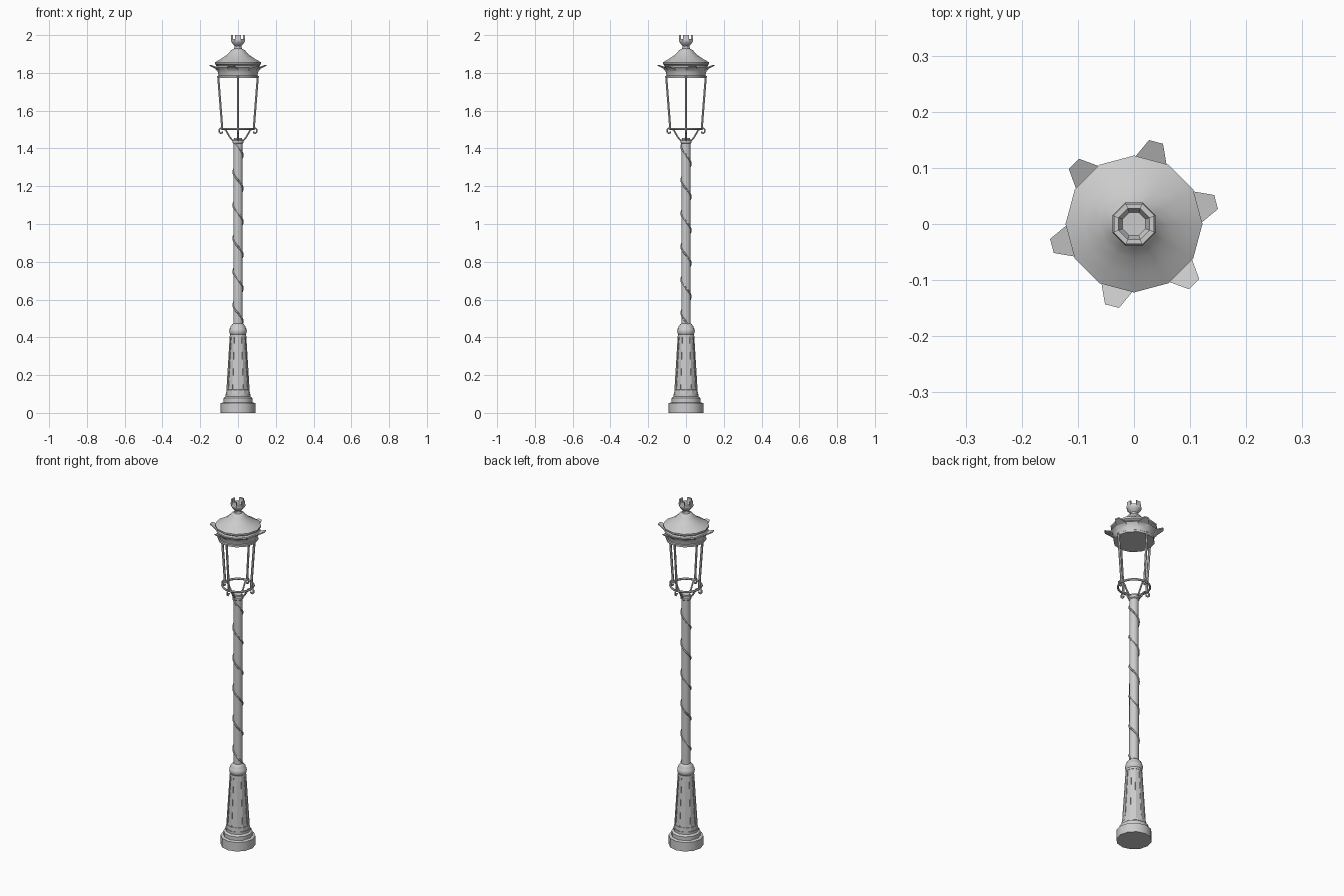
import bpy, bmesh
from math import sin, cos, pi, radians, atan2

if "Cube" in bpy.data.objects:
    bpy.data.objects.remove(bpy.data.objects["Cube"])


def finish(bm, name, angle=35):
    bmesh.ops.recalc_face_normals(bm, faces=bm.faces)
    me = bpy.data.meshes.new(name)
    bm.to_mesh(me)
    bm.free()
    ob = bpy.data.objects.new(name, me)
    bpy.context.collection.objects.link(ob)
    smooth(ob, angle)
    return ob


def smooth(ob, angle=35):
    bpy.ops.object.select_all(action='DESELECT')
    ob.select_set(True)
    bpy.context.view_layer.objects.active = ob
    if angle:
        bpy.ops.object.shade_smooth_by_angle(angle=radians(angle))


def lathe(profile, sides=12, turn=0.0):
    """Revolve (radius, z) points about z, with capped ends."""
    bm = bmesh.new()
    rings = [[bm.verts.new((r * cos(turn + 2 * pi * i / sides),
                            r * sin(turn + 2 * pi * i / sides), z))
              for i in range(sides)] for r, z in profile]
    for a, b in zip(rings, rings[1:]):
        for i in range(sides):
            j = (i + 1) % sides
            bm.faces.new((a[i], a[j], b[j], b[i]))
    bm.faces.new(rings[0][::-1])
    bm.faces.new(rings[-1])
    bmesh.ops.recalc_face_normals(bm, faces=bm.faces)
    return bm


def tube(name, points, radius, closed=False, res=1):
    cu = bpy.data.curves.new(name, 'CURVE')
    cu.dimensions = '3D'
    cu.bevel_depth = radius
    cu.bevel_resolution = res
    cu.use_fill_caps = True
    sp = cu.splines.new('POLY')
    sp.points.add(len(points) - 1)
    for p, co in zip(sp.points, points):
        p.co = (*co, 1)
    sp.use_cyclic_u = closed
    ob = bpy.data.objects.new(name, cu)
    bpy.context.collection.objects.link(ob)
    smooth(ob, 0)
    bpy.ops.object.convert(target='MESH')
    ob = bpy.context.object
    smooth(ob, 50)
    return ob


def polar(r, a, z):
    return (r * cos(a), r * sin(a), z)


# Stepped plinth
finish(lathe([(0.092, 0), (0.092, 0.052), (0.077, 0.056), (0.077, 0.078),
              (0.066, 0.086), (0.066, 0.1)]), "plinth")

# Tapered pedestal with sunken panels
bm = lathe([(0.063, 0.098), (0.0615, 0.12), (0.044, 0.405), (0.043, 0.415)])
panels = [f for f in bm.faces if f.calc_area() > 0.005 and abs(f.normal.z) < 0.5]
bmesh.ops.inset_individual(bm, faces=panels, thickness=0.003, depth=0)
bmesh.ops.inset_individual(bm, faces=panels, thickness=0.001, depth=-0.002)
finish(bm, "pedestal", 25)

# Rounded collar between pedestal and pole
finish(lathe([(0.036, 0.41), (0.044, 0.42), (0.047, 0.433), (0.044, 0.446),
              (0.04, 0.45), (0.039, 0.46), (0.03, 0.47), (0.024, 0.475)], 16),
       "collar", 50)

# Pole and the vine winding up it
finish(lathe([(0.025, 0.46), (0.024, 1.44)], 16), "pole")
pitch, z0, z1, n = 0.176, 0.47, 1.43, 110
vine = []
for i in range(n + 1):
    z = z0 + (z1 - z0) * i / n
    vine.append(polar(0.025, -pi / 2 - 2 * pi * (z - 0.88) / pitch, z))
tube("spiral_vine", vine, 0.005)

# Lantern foot
finish(lathe([(0.024, 1.425), (0.03, 1.43), (0.03, 1.443), (0.022, 1.447),
              (0.022, 1.455)], 12), "lantern_foot")

# Lantern cage: hoop, four posts, four brackets with scrolls
tube("cage_hoop", [polar(0.083, 2 * pi * i / 24, 1.503) for i in range(24)],
     0.006, True)
bracket = [(0.022, 1.438), (0.032, 1.446), (0.045, 1.462), (0.056, 1.482),
           (0.064, 1.497), (0.075, 1.504)]
scroll = [(0.08, 1.508), (0.092, 1.508), (0.1, 1.5), (0.1, 1.487),
          (0.092, 1.48), (0.084, 1.483), (0.082, 1.489)]
post = [(0.083, 1.5), (0.105, 1.785)]
for k in range(4):
    a = k * pi / 2
    for name, path, r in (("cage_post", post, 0.0065),
                          ("cage_bracket", bracket, 0.005),
                          ("cage_scroll", scroll, 0.005)):
        tube(f"{name}_{k + 1}", [polar(p, a, z) for p, z in path], r)

# Lantern crown under the roof
finish(lathe([(0.104, 1.773), (0.107, 1.773), (0.107, 1.784), (0.103, 1.787),
              (0.106, 1.803), (0.112, 1.818), (0.12, 1.828), (0.114, 1.83),
              (0.108, 1.84)]), "lantern_crown")

# Six flared petals around the crown
for k in range(6):
    c = radians(15 + 60 * k)
    bm = bmesh.new()
    layers = []
    for dz in (0, 0.006):
        layers.append([bm.verts.new(polar(r, c + s, z + dz)) for r, s, z in (
            (0.112, -radians(15), 1.812), (0.12, -radians(14), 1.822),
            (0.152, -0.085, 1.837),
            (0.152, 0.085, 1.837), (0.12, radians(14), 1.822),
            (0.112, radians(15), 1.812))])
    lo, hi = layers
    for q in ((0, 1, 4, 5), (1, 2, 3, 4)):
        bm.faces.new([lo[i] for i in q])
        bm.faces.new([hi[i] for i in q])
    for i in range(6):
        j = (i + 1) % 6
        bm.faces.new((lo[i], lo[j], hi[j], hi[i]))
    finish(bm, f"petal_{k + 1}", 20)

# Roof
finish(lathe([(0.106, 1.836), (0.121, 1.846), (0.122, 1.856), (0.09, 1.874),
              (0.062, 1.893), (0.042, 1.912), (0.036, 1.921), (0.022, 1.928),
              (0.02, 1.935)]), "roof", 45)

# Finial cup with four upright teeth
bm = lathe([(0.019, 1.928), (0.019, 1.942), (0.027, 1.95), (0.037, 1.962),
            (0.041, 1.974), (0.039, 1.98), (0.03, 1.98), (0.022, 1.965)],
           8, pi / 8)
teeth = []
for f in bm.faces:
    c = f.calc_center_median()
    if abs(c.z - 1.98) < 1e-4 and abs(sin(2 * atan2(c.y, c.x))) < 0.2:
        teeth.append(f)
for f in bmesh.ops.extrude_discrete_faces(bm, faces=teeth)["faces"]:
    bmesh.ops.translate(bm, verts=f.verts, vec=(0, 0, 0.02))
finish(bm, "finial", 40)
